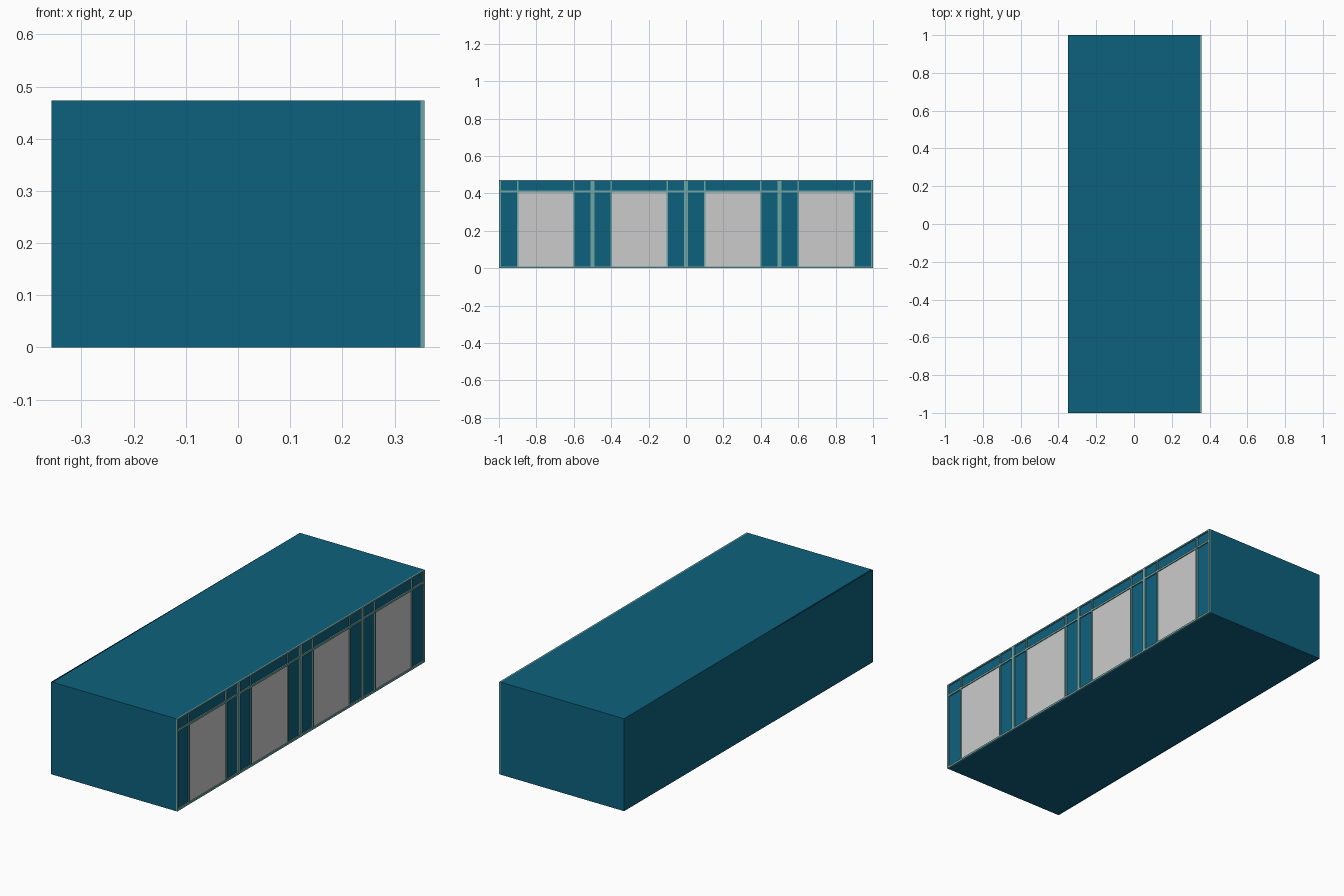
import bpy, bmesh

if "Cube" in bpy.data.objects:
    bpy.data.objects.remove(bpy.data.objects["Cube"])


def material(name, rgb):
    m = bpy.data.materials.new(name)
    m.diffuse_color = (*rgb, 1)
    m.use_nodes = True
    m.node_tree.nodes["Principled BSDF"].inputs["Base Color"].default_value = m.diffuse_color
    return m


TEAL = material("teal_panel", (0.004, 0.12, 0.205))
TRIM = material("pale_trim", (0.16, 0.38, 0.38))
H, BODY, FACE = 0.473, 0.35, 0.357


def mesh_object(name, bm, mat):
    me = bpy.data.meshes.new(name)
    bm.to_mesh(me)
    bm.free()
    if mat:
        me.materials.append(mat)
    ob = bpy.data.objects.new(name, me)
    bpy.context.collection.objects.link(ob)
    return ob


def box(name, x, y, z, mat=None):
    bm = bmesh.new()
    bmesh.ops.create_cube(bm, size=1)
    for v in bm.verts:
        for i, (lo, hi) in enumerate((x, y, z)):
            v.co[i] = (lo + hi) / 2 + v.co[i] * (hi - lo)
    return mesh_object(name, bm, mat)


# Main shell
box("body", (-BODY, BODY), (-1, 1), (0, H), TEAL)

# Rear wall, very slightly splayed towards the front, with its end return
bm = bmesh.new()
path = [(-BODY, 1), (-FACE, -1), (-BODY, -1)]
cols = [[bm.verts.new((x, y, z)) for z in (0, H)] for x, y in path]
for a, b in zip(cols, cols[1:]):
    bm.faces.new((a[0], b[0], b[1], a[1]))
bmesh.ops.recalc_face_normals(bm, faces=bm.faces)
for f in bm.faces:
    if f.normal.x > 0.5 or f.normal.y > 0.5:
        f.normal_flip()
mesh_object("rear_wall", bm, TEAL)


def post(name, y, half):
    box(name, (BODY, FACE), (max(y - half, -1), min(y + half, 1)), (0, H), TRIM)


# Bay posts
for i in range(5):
    post(f"bay_post_{i}", -1 + i * 0.5, 0.01)

# Four bays: grey door with a slim jamb on each side
for i in range(4):
    c = -0.75 + i * 0.5
    box(f"door_{i}", (BODY, BODY + 0.002), (c - 0.15, c + 0.15), (0.01, 0.408))
    post(f"left_jamb_{i}", c - 0.15, 0.004)
    post(f"right_jamb_{i}", c + 0.15, 0.004)

# Horizontal rails
for name, z0, z1 in (("sill", 0, 0.01), ("transom", 0.405, 0.415), ("head_rail", H - 0.007, H)):
    box(name, (BODY, FACE - 0.0003), (-1, 1), (z0, z1), TRIM)
